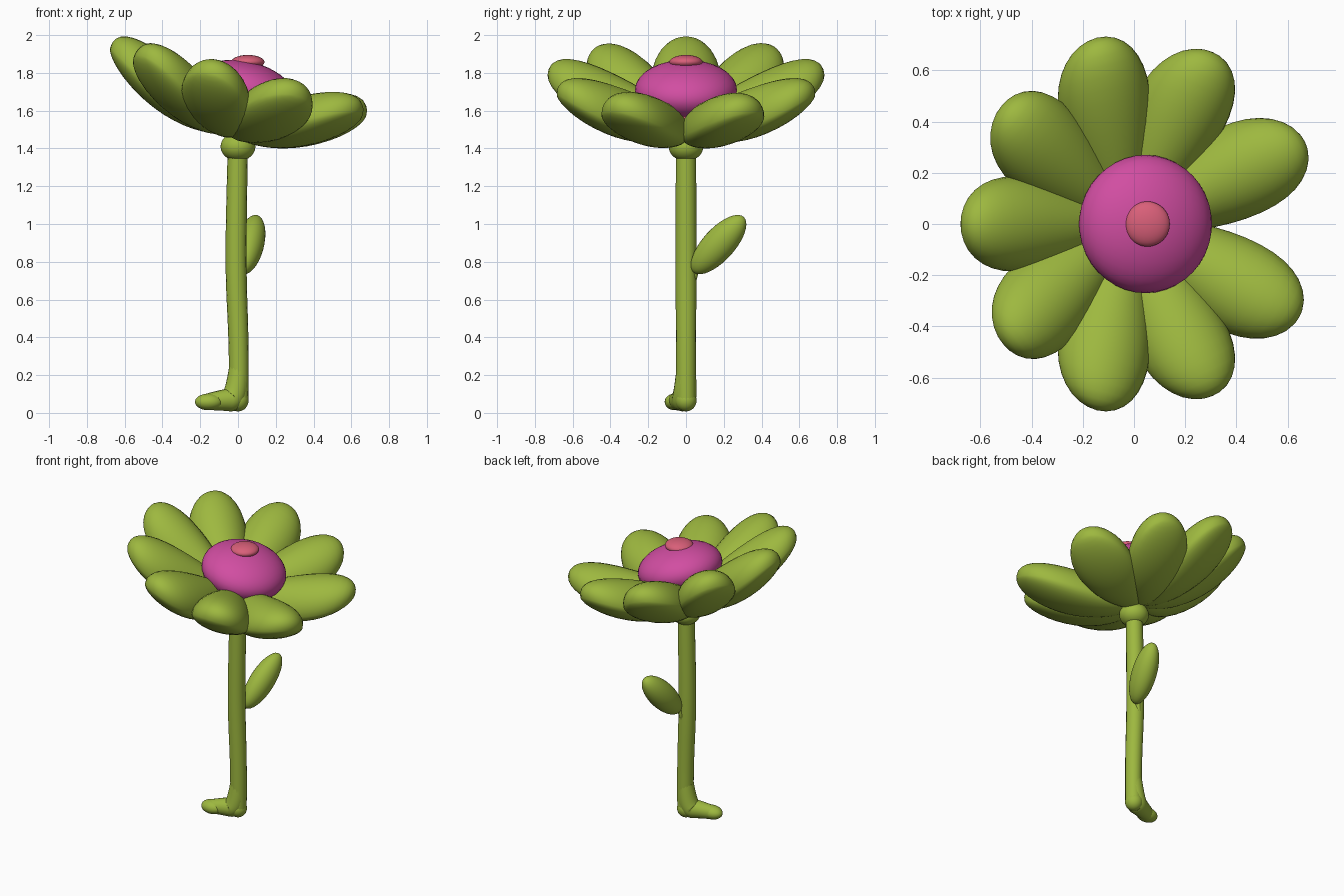
import bpy, bmesh, math
from mathutils import Matrix, Vector

cube = bpy.data.objects.get("Cube")
if cube:
    bpy.data.objects.remove(cube, do_unlink=True)


def material(name, rgb):
    mat = bpy.data.materials.new(name)
    mat.use_nodes = True
    mat.diffuse_color = (*rgb, 1)
    mat.node_tree.nodes["Principled BSDF"].inputs["Base Color"].default_value = (*rgb, 1)
    return mat


green = material("leaf green", (0.34, 0.48, 0.05))
magenta = material("magenta", (0.64, 0.075, 0.36))
salmon = material("salmon pink", (0.69, 0.115, 0.19))


def blob(name, mat, matrix, shape=None):
    """Smooth sphere, optionally reshaped by a function, then placed."""
    bm = bmesh.new()
    bmesh.ops.create_uvsphere(bm, u_segments=32, v_segments=20, radius=1)
    # poles along x, so that long parts taper cleanly
    bm.transform(Matrix.Rotation(math.pi / 2, 4, 'Y'))
    if shape:
        for v in bm.verts:
            v.co = shape(v.co)
    bm.transform(matrix)
    for f in bm.faces:
        f.smooth = True
    mesh = bpy.data.meshes.new(name)
    bm.to_mesh(mesh)
    bm.free()
    mesh.materials.append(mat)
    obj = bpy.data.objects.new(name, mesh)
    bpy.context.collection.objects.link(obj)
    return obj


def place(location, scale):
    return Matrix.Translation(location) @ Matrix.Diagonal((*scale, 1))


def tube(name, mat, points):
    """Round tube through (x, y, z, radius) points."""
    curve = bpy.data.curves.new(name, 'CURVE')
    curve.dimensions = '3D'
    curve.bevel_depth = 1
    curve.bevel_resolution = 6
    curve.resolution_u = 8
    curve.use_fill_caps = True
    spline = curve.splines.new('NURBS')
    spline.points.add(len(points) - 1)
    spline.use_endpoint_u = True
    spline.order_u = 3
    for p, (x, y, z, r) in zip(spline.points, points):
        p.co = (x, y, z, 1)
        p.radius = r
    curve.materials.append(mat)
    obj = bpy.data.objects.new(name, curve)
    bpy.context.collection.objects.link(obj)
    return obj


# Flower head leans toward +x
tilt = Matrix.Rotation(math.radians(14.5), 4, 'Y')
head = Matrix.Translation((-0.04, 0, 1.48)) @ tilt


def petal_shape(co):
    t = (co.x + 1) / 2
    width = 0.205 * (0.53 + 0.65 * t)
    # plump on top, flatter underneath
    thick = 0.15 + 0.06 * t if co.z > 0 else 0.085 + 0.02 * t
    rise = 0.03 + 0.25 * t ** 1.8
    return Vector((t, co.y * width, rise + co.z * thick))


petals = ((180, 0.73), (141, 0.73), (104, 0.75), (67, 0.73), (26, 0.73),
          (-30, 0.73), (-67, 0.73), (-104, 0.75), (-140, 0.73))
for i, (angle, reach) in enumerate(petals):
    turn = Matrix.Rotation(math.radians(angle), 4, 'Z')
    blob(f"petal_{i + 1}", green, head @ turn @ Matrix.Scale(reach, 4, (1, 0, 0)), petal_shape)

# Flower centre
disc = Matrix.Translation((0.045, 0, 1.71)) @ tilt
blob("flower_disc", magenta, disc @ place((0, 0, 0), (0.265, 0.27, 0.15)))
blob("disc_base", salmon, disc @ place((0, 0, -0.1), (0.21, 0.21, 0.06)))
blob("disc_button", salmon, place((0.052, 0, 1.857), (0.088, 0.088, 0.038)))

# Stem with its foot
blob("stem_knob", green, place((0, 0, 1.41), (0.092, 0.092, 0.077)))
tube("stem", green, [(0, 0, 1.45, 0.053), (-0.008, 0, 1.1, 0.055), (-0.012, 0, 0.75, 0.056),
                     (0.003, 0, 0.4, 0.053), (0.005, 0, 0.15, 0.052), (0.003, 0, 0.06, 0.052)])
tube("foot", green, [(0.002, 0, 0.24, 0.05), (-0.006, -0.002, 0.07, 0.068),
                     (-0.08, -0.03, 0.068, 0.056), (-0.175, -0.062, 0.057, 0.042)])
blob("heel", green, place((0, 0, 0.066), (0.056, 0.056, 0.058)))
blob("toe", green, place((-0.155, -0.06, 0.058), (0.073, 0.053, 0.044)))

# Side leaf on a short stalk
start, end = Vector((0.025, 0.04, 0.745)), Vector((0.1, 0.305, 1.037))
along = (end - start).normalized()
across = along.cross(Vector((1, 0, 0))).normalized()
normal = along.cross(across)
frame = Matrix((along, across, normal)).transposed().to_4x4()
frame.translation = start
length = (end - start).length


def leaf_shape(co):
    t = (co.x + 1) / 2
    return Vector((length * t, co.y * 0.085, co.z * 0.075))


blob("side_leaf", green, frame, leaf_shape)
tube("leaf_stalk", green, [(-0.005, 0.042, 0.68, 0.01), (0.005, 0.045, 0.74, 0.016), (0.035, 0.07, 0.81, 0.02)])
